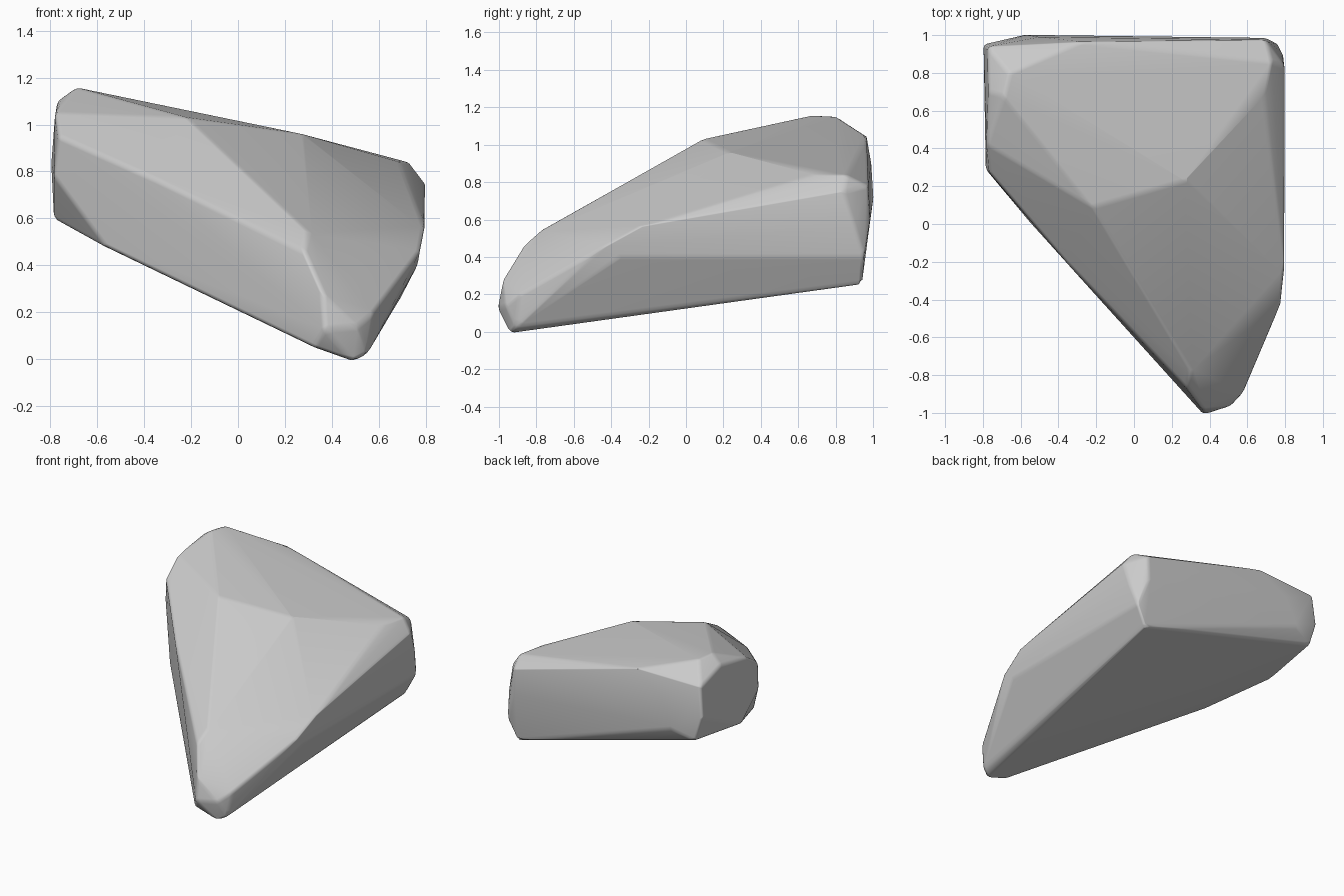
import bpy, bmesh, math

# Key corners of the boulder, grouped by side
corners = [
    # sloping underside rim: front tip, back right, back left, left
    (0.49, -0.94, -0.01), (0.55, -0.91, 0.02), (0.32, -0.95, 0.05),
    (0.69, 0.94, 0.255), (-0.74, 0.95, 0.64),
    (-0.785, 0.50, 0.60), (-0.56, 0.02, 0.475),
    # right face
    (0.765, -0.33, 0.40), (0.765, 0.95, 0.40), (0.795, -0.25, 0.56),
    (0.797, 0.84, 0.75), (0.79, 0.90, 0.56), (0.775, -0.43, 0.46),
    # front tip
    (0.37, -1.01, 0.13), (0.51, -0.965, 0.14), (0.36, -0.98, 0.28),
    (0.58, -0.89, 0.20), (0.63, -0.66, 0.37), (0.28, -0.87, 0.46),
    (0.30, -0.78, 0.54),
    # left face upper rim
    (-0.78, 0.42, 1.05), (-0.765, 0.27, 0.95), (-0.785, 0.29, 0.78),
    (-0.37, -0.19, 0.775), (-0.05, -0.51, 0.625),
    # top facets and peak
    (-0.22, 0.09, 1.03), (0.27, 0.23, 0.96), (-0.69, 0.68, 1.158),
    (-0.66, 0.80, 1.152), (-0.77, 0.70, 1.10), (0.69, 0.68, 0.84),
    (0.73, 0.86, 0.838),
    # back face
    (-0.775, 0.94, 1.03), (-0.797, 0.95, 0.82),
    (-0.58, 1.003, 0.70), (-0.28, 0.965, 1.045), (0.70, 0.975, 0.78),
    (0.70, 0.985, 0.60), (-0.50, 0.99, 0.90),
]

# Boulder: convex hull of the corners with near-flat facets merged
bm = bmesh.new()
for c in corners:
    bm.verts.new(c)
bmesh.ops.convex_hull(bm, input=bm.verts)
loose = [v for v in bm.verts if not v.link_faces]
bmesh.ops.delete(bm, geom=loose, context='VERTS')
bmesh.ops.dissolve_limit(bm, angle_limit=math.radians(2),
                         verts=bm.verts, edges=bm.edges)
bmesh.ops.recalc_face_normals(bm, faces=bm.faces)
mesh = bpy.data.meshes.new("boulder")
bm.to_mesh(mesh)
bm.free()
boulder = bpy.data.objects.new("boulder", mesh)
bpy.context.collection.objects.link(boulder)
mesh.polygons.foreach_set("use_smooth", [True] * len(mesh.polygons))

# Softly worn edges
bevel = boulder.modifiers.new("worn_edges", 'BEVEL')
bevel.width = 0.018
bevel.segments = 2
bevel.limit_method = 'ANGLE'
bevel.angle_limit = math.radians(14)
normals = boulder.modifiers.new("facet_shading", 'WEIGHTED_NORMAL')
normals.keep_sharp = False
